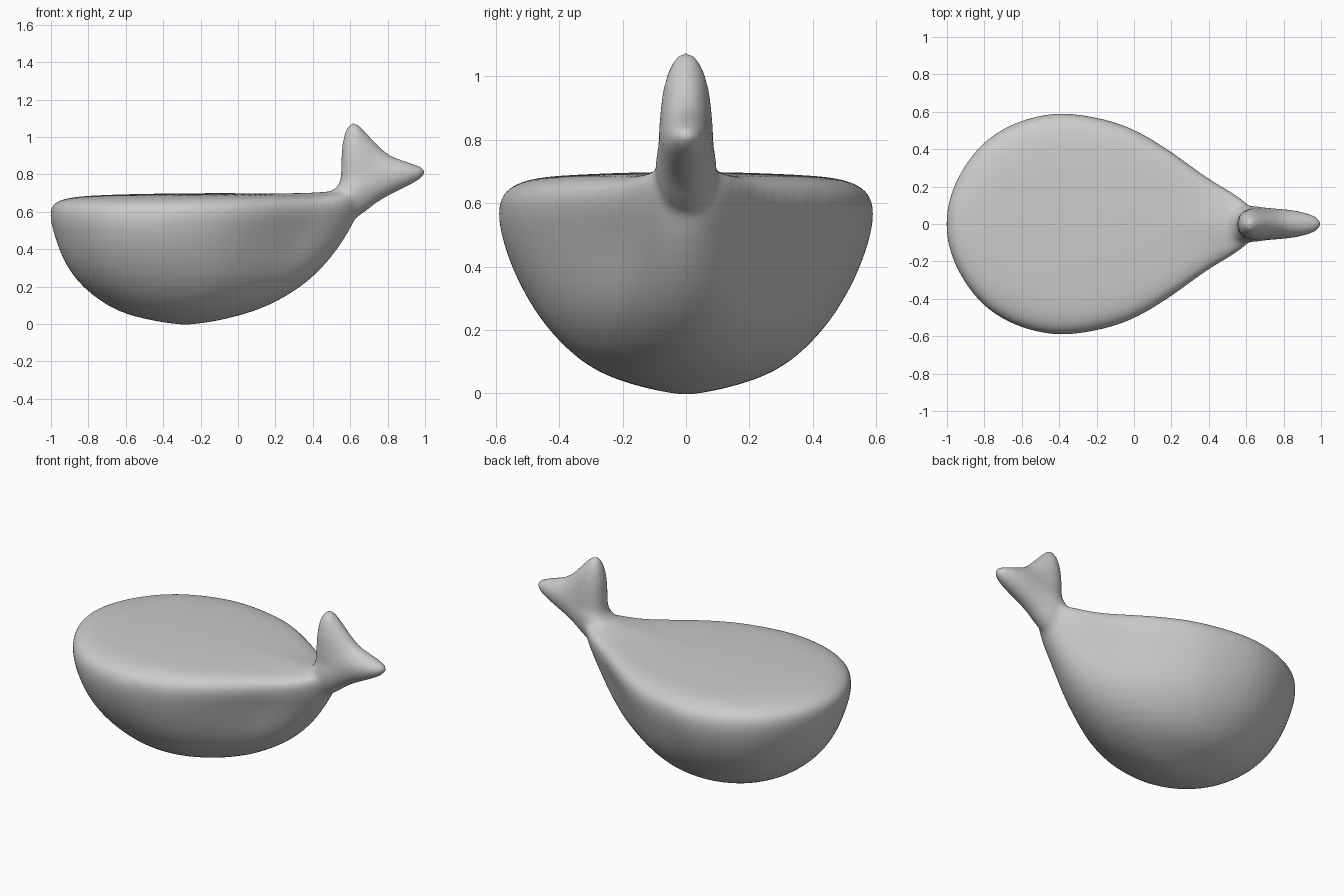
import bpy, bmesh, math

if "Cube" in bpy.data.objects:
    bpy.data.objects.remove(bpy.data.objects["Cube"])


def lerp_table(table, t):
    for (a, va), (b, vb) in zip(table, table[1:]):
        if t <= b:
            return va + (vb - va) * (t - a) / (b - a)
    return table[-1][1]


def loft(name, start, rings, end, levels):
    """Skin closed rings of points, closing both ends with a fan."""
    bm = bmesh.new()
    loops = [[bm.verts.new(p) for p in ring] for ring in rings]
    n = len(loops[0])
    for a, b in zip(loops, loops[1:]):
        for i in range(n):
            j = (i + 1) % n
            bm.faces.new((a[i], a[j], b[j], b[i]))
    for pole, ring in ((start, loops[0]), (end, loops[-1])):
        v = bm.verts.new(pole)
        for i in range(n):
            bm.faces.new((v, ring[i], ring[(i + 1) % n]))
    bmesh.ops.recalc_face_normals(bm, faces=bm.faces)
    me = bpy.data.meshes.new(name)
    bm.to_mesh(me)
    bm.free()
    ob = bpy.data.objects.new(name, me)
    bpy.context.collection.objects.link(ob)
    sub = ob.modifiers.new("smooth", 'SUBSURF')
    sub.levels = sub.render_levels = levels
    return ob


# Body: teardrop plan rings stacked from the keel up over the rim to the lid
taper = [(0, 1.08), (.12, 1.13), (.36, 1.045), (.6, .89), (.72, .74), (.84, .56), (1, .46)]
levels = [  # z, left x, right x, half width
    (.012, -.43, -.13, .11), (.045, -.585, .015, .235), (.10, -.71, .18, .34),
    (.20, -.838, .345, .442), (.30, -.915, .455, .508), (.40, -.96, .535, .555),
    (.50, -.992, .60, .586), (.57, -1.008, .645, .596), (.62, -1.006, .67, .588),
    (.655, -.98, .68, .555), (.674, -.91, .65, .50), (.686, -.82, .60, .44),
    (.696, -.55, .40, .22)]
N = 48
rings = []
for z, xl, xr, w in levels:
    blend = min(1, .1 + z / .5)
    rise = min(1, max(0, (z - .5) / .15))       # rim lifts towards the neck
    ring = []
    for i in range(N):
        a = 2 * math.pi * i / N
        u = (1 - math.cos(a)) / 2
        x = xl + (xr - xl) * u
        g = 1 + (lerp_table(taper, u) - 1) * blend
        lift = .055 * rise * max(0, (x - .38) / .28) ** 2
        ring.append((x, w * math.sin(a) * g, z + lift))
    rings.append(ring)
body = loft("body", (-.28, 0, -.008), rings, (-.1, 0, .70), 1)

# Tail: side outline of the fluke, inflated like a pillow
outline = [
    (.597, 1.085), (.566, 1.03), (.552, .95), (.549, .86), (.548, .79), (.54, .74),
    (.50, .71), (.46, .68), (.48, .62), (.55, .565), (.61, .555), (.66, .58), (.70, .612),
    (.76, .66), (.86, .71), (.965, .76), (1.018, .805), (1.008, .835), (.94, .86),
    (.86, .885), (.80, .91), (.74, .97), (.67, 1.045), (.628, 1.088)]
cx, cz, half = .655, .78, .086


def pillow_ring(s, side):
    y = side * half * math.sqrt(max(0, 1 - s ** 2.5))
    return [(cx + (x - cx) * s, y * (1.25 - .25 * min(1, max(0, (z - .5) / .25))),
             cz + (z - cz) * s) for x, z in outline]


steps = [.25, .5, .7, .85, .95]
rings = [pillow_ring(s, -1) for s in steps] + [pillow_ring(1, 0)]
rings += [pillow_ring(s, 1) for s in reversed(steps)]
tail = loft("tail", (cx, -half, cz), rings, (cx, half, cz), 2)

# Fuse body and tail into one softly blended skin
deps = bpy.context.evaluated_depsgraph_get()
bm = bmesh.new()
for part in (body, tail):
    bm.from_object(part, deps)
me = bpy.data.meshes.new("body_with_tail")
bm.to_mesh(me)
bm.free()
for part in (body, tail):
    bpy.data.objects.remove(part)
skin = bpy.data.objects.new("body_with_tail", me)
bpy.context.collection.objects.link(skin)
remesh = skin.modifiers.new("fuse", 'REMESH')
remesh.mode = 'VOXEL'
remesh.voxel_size = .014
remesh.use_smooth_shade = True
blend = skin.modifiers.new("blend", 'SMOOTH')
blend.factor = .5
blend.iterations = 16
